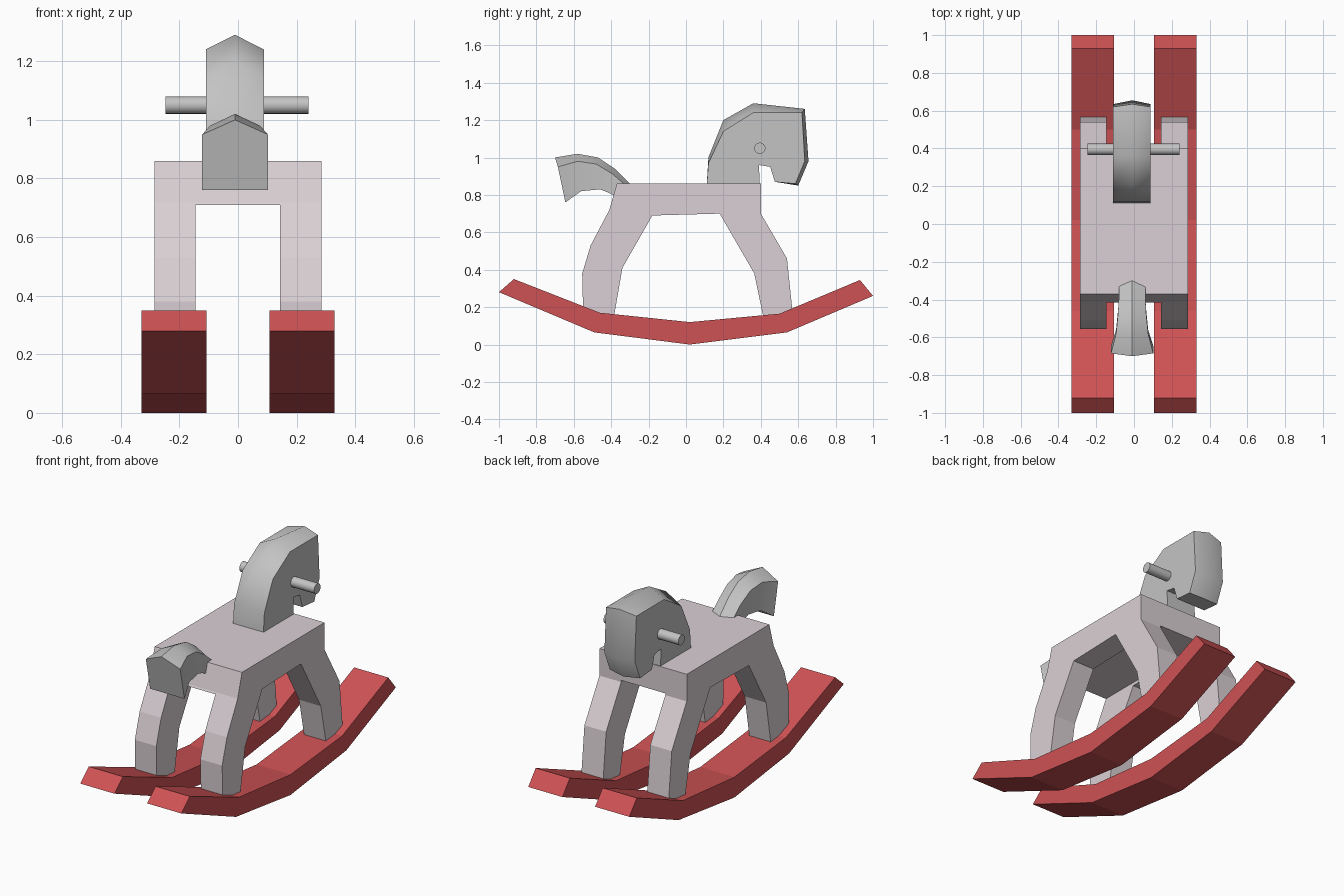
import bpy, bmesh, math

cube = bpy.data.objects.get("Cube")
if cube:
    bpy.data.objects.remove(cube, do_unlink=True)


def material(name, rgb):
    mat = bpy.data.materials.new(name)
    mat.use_nodes = True
    colour = (*rgb, 1)
    mat.diffuse_color = colour
    mat.node_tree.nodes["Principled BSDF"].inputs["Base Color"].default_value = colour
    return mat


RED = material("red paint", (0.62, 0.085, 0.09))
PALE = material("pale rose grey", (0.70, 0.63, 0.66))
GREY = material("plain grey", (0.55, 0.55, 0.55))


def loft(name, sections, mat, smooth=None):
    """Join equal rings of (x, y, z) points and close both ends."""
    bm = bmesh.new()
    rings = [[bm.verts.new(p) for p in ring] for ring in sections]
    for a, b in zip(rings, rings[1:]):
        for i in range(len(a)):
            j = (i + 1) % len(a)
            bm.faces.new((a[i], a[j], b[j], b[i]))
    bm.faces.new(rings[0])
    bm.faces.new(rings[-1])
    bmesh.ops.recalc_face_normals(bm, faces=bm.faces)
    mesh = bpy.data.meshes.new(name)
    bm.to_mesh(mesh)
    bm.free()
    mesh.materials.append(mat)
    obj = bpy.data.objects.new(name, mesh)
    bpy.context.collection.objects.link(obj)
    if smooth:
        shade(obj, smooth)
    return obj


def shade(obj, degrees):
    bpy.ops.object.select_all(action="DESELECT")
    obj.select_set(True)
    bpy.context.view_layer.objects.active = obj
    bpy.ops.object.shade_smooth_by_angle(angle=math.radians(degrees))


def at_x(x, profile):
    return [(x, y, z) for y, z in profile]


# Rockers: faceted curved bars
rocker = [(-1, .28), (-.49, .065), (.02, 0), (.54, .065), (1, .26),
          (.93, .345), (.5, .165), (.02, .12), (-.46, .17), (-.92, .35)]
for side, name in ((1, "left_rocker"), (-1, "right_rocker")):
    loft(name, [at_x(side * .107, rocker), at_x(side * .33, rocker)], RED)

# Body and legs: an arch profile with a gap cut between the left and right legs
arch = [(-.37, .86), (-.41, .72), (-.51, .53), (-.555, .38), (-.55, .17),
        (-.385, .15), (-.34, .41), (-.18, .69), (.18, .70), (.365, .38),
        (.415, .14), (.57, .17), (.54, .46), (.40, .70), (.40, .86)]
body = loft("body_and_legs", [at_x(-.285, arch), at_x(.285, arch)], PALE)
gap = [(-.8, 0), (.8, 0), (.8, .71), (-.8, .71)]
cutter = loft("leg_gap_cutter", [at_x(-.145, gap), at_x(.143, gap)], PALE)
cutter.hide_render = True
cutter.hide_set(True)
cut = body.modifiers.new("leg gap", "BOOLEAN")
cut.operation = "DIFFERENCE"
cut.solver = "EXACT"
cut.object = cutter

# Head and neck: flat cheeks around a raised middle ridge
jaw = [(.475, .87), (.45, .95), (.39, .96), (.395, .84), (.11, .84)]
cheek = [(.12, .97), (.20, 1.14), (.36, 1.24), (.62, 1.24), (.635, .98), (.585, .86)]
ridge = [(.12, 1.0), (.20, 1.20), (.36, 1.29), (.635, 1.26), (.655, .98), (.60, .85)]
loft("head", [at_x(-.11, cheek + jaw), at_x(-.01, ridge + jaw),
              at_x(.088, cheek + jaw)], GREY, 60)

# Handle through the head
bpy.ops.mesh.primitive_cylinder_add(vertices=16, radius=.03, depth=.488,
                                    location=(-.003, .395, 1.05),
                                    rotation=(0, math.pi / 2, 0))
handle = bpy.context.object
handle.name = "handle"
handle.data.materials.append(GREY)
shade(handle, 30)

# Tail: ridged sections (ridge, edge, underside, half width) that flare outward
tail = [((-.30, .86), (-.31, .84), (-.37, .79), .07),
        ((-.38, .94), (-.39, .91), (-.41, .81), .07),
        ((-.47, 1.0), (-.48, .965), (-.46, .83), .075),
        ((-.58, 1.02), (-.58, .98), (-.56, .82), .085),
        ((-.70, 1.0), (-.685, .95), (-.645, .76), .112)]
loft("tail", [[(-.01, *top), (w - .01, *edge), (w - .01, *low),
               (-w - .01, *low), (-w - .01, *edge)]
              for top, edge, low, w in tail], GREY, 30)
